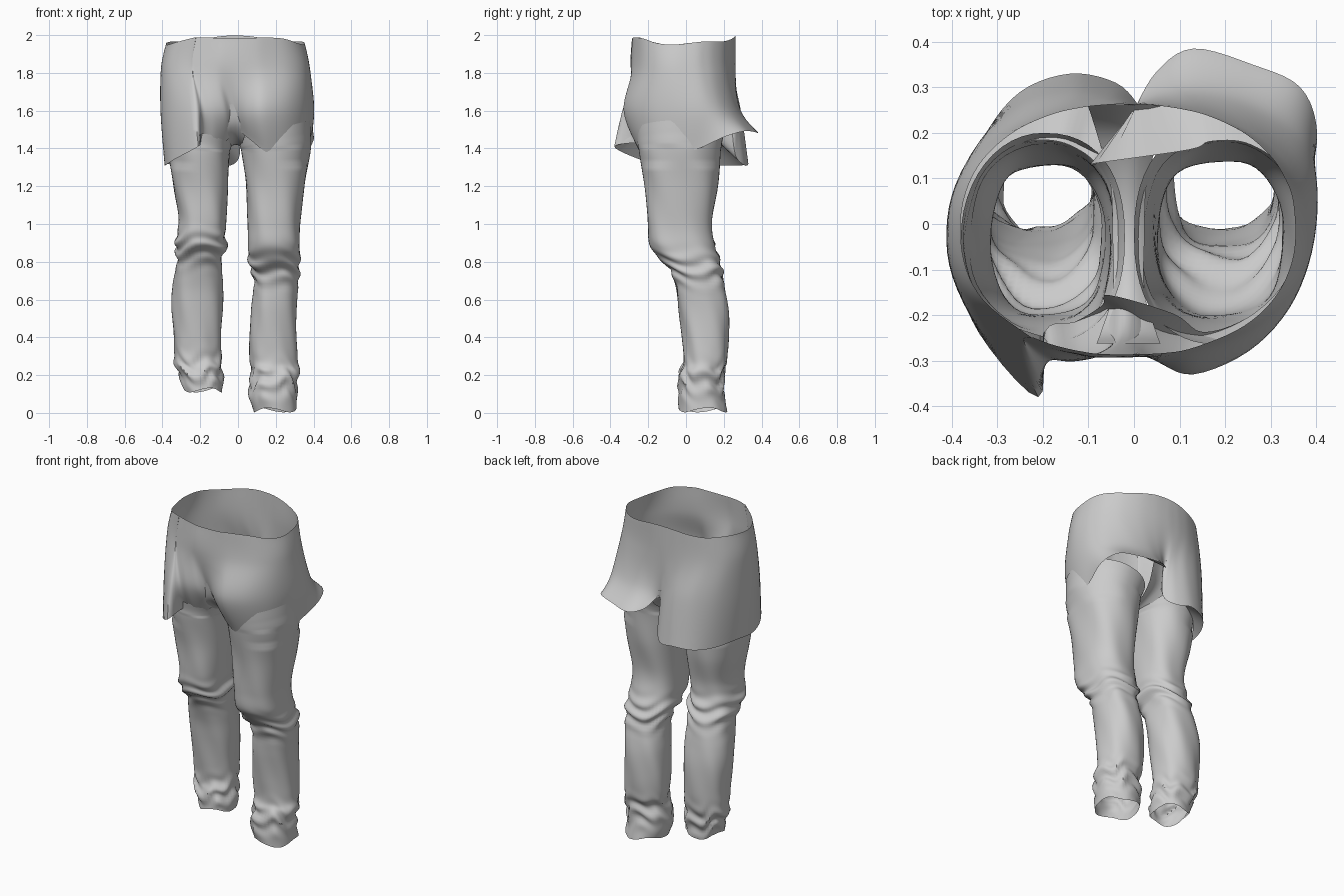
import bpy
from math import sin, cos, pi, atan2, exp, copysign, hypot
from mathutils import Vector


def spline(a, b, c, d, t):
    """Catmull-Rom between b and c, for tuples of any length."""
    return [0.5 * (2 * q + (r - p) * t + (2 * p - 5 * q + 4 * r - s) * t * t
                   + (3 * q - p - 3 * r + s) * t ** 3)
            for p, q, r, s in zip(a, b, c, d)]


def resample(pts, steps, closed):
    n, out = len(pts), []
    for i in range(n if closed else n - 1):
        if closed:
            k = [pts[(i + j) % n] for j in (-1, 0, 1, 2)]
        else:
            k = [pts[min(max(i + j, 0), n - 1)] for j in (-1, 0, 1, 2)]
        out += [spline(*k, s / steps) for s in range(steps)]
    return out if closed else out + [list(pts[-1])]


def loft(name, rings, closed=True):
    """Sheet of quads through equal-length rings, tubular when closed."""
    n = len(rings[0])
    verts = [Vector(p) for r in rings for p in r]
    faces = [(i * n + j, i * n + (j + 1) % n, (i + 1) * n + (j + 1) % n, (i + 1) * n + j)
             for i in range(len(rings) - 1) for j in range(n if closed else n - 1)]
    mesh = bpy.data.meshes.new(name)
    mesh.from_pydata(verts, [], faces)
    ob = bpy.data.objects.new(name, mesh)
    bpy.context.collection.objects.link(ob)
    bpy.ops.object.select_all(action='DESELECT')
    ob.select_set(True)
    bpy.context.view_layer.objects.active = ob
    bpy.ops.object.shade_smooth_by_angle(angle=0.9)
    return ob


def oval(cx, cy, rx, ry, a, e=0.85):
    c, s = cos(a), sin(a)
    return (cx + rx * copysign(abs(c) ** e, c), cy + ry * copysign(abs(s) ** e, s))


# Seat: loops run counter-clockwise from the front centre
hem = [(-.015, -.19, 1.50), (.06, -.235, 1.45), (.15, -.245, 1.38), (.25, -.205, 1.35),
       (.325, -.135, 1.35), (.362, -.04, 1.37), (.38, .07, 1.40), (.402, .20, 1.46),
       (.365, .30, 1.49), (.26, .35, 1.49), (.13, .385, 1.48), (.05, .335, 1.50),
       (.0, .25, 1.55), (.01, .26, 1.37), (-.04, .31, 1.31), (-.14, .33, 1.32),
       (-.25, .29, 1.31), (-.33, .19, 1.31), (-.38, .05, 1.32), (-.385, -.10, 1.31),
       (-.34, -.24, 1.34), (-.21, -.38, 1.41), (-.195, -.235, 1.43), (-.13, -.215, 1.40),
       (-.06, -.19, 1.44)]
hips = [(-.025, -.25), (.05, -.30), (.13, -.33), (.25, -.28), (.34, -.185), (.39, -.06),
        (.403, .07), (.38, .16), (.32, .225), (.23, .27), (.13, .29), (.05, .28), (.0, .26),
        (-.03, .27), (-.07, .28), (-.14, .29), (-.24, .265), (-.34, .18), (-.40, .05),
        (-.405, -.09), (-.345, -.22), (-.23, -.335), (-.185, -.30), (-.13, -.30), (-.07, -.285)]
levels = [[], [], [], hem]
for x, y in hips:
    a = atan2(y, x)
    # raised rim at front and back, dipping at the sides
    wz = 1.972 - .018 * cos(2 * a) + .008 * sin(5 * a)
    levels[0].append((*oval(-.013, -.012, .368, .275, a, .9), wz))
    levels[1].append((*oval(-.013, -.015, .395, .278, a, .88), 1.82))
    levels[2].append((x, y, 1.60))
loops = [resample(l, 5, True) for l in levels]
columns = [resample(c, 9, False) for c in zip(*loops)]
loft("seat", list(zip(*columns)))

# Underside of the hanging flaps, turned back up to the legs
tuck = []
for x, y, z in hem:
    cx = .2 if x > .005 and z > 1.375 or y < 0 < x else -.2
    dx, dy = x - cx, y + .03
    k = min(1, 1 / hypot(dx / .18, dy / .215))
    tuck.append((cx + dx * k, -.03 + dy * k, z + .3 * (1 - k)))
loft("flap_underside", [loops[3], resample(tuck, 5, True)])

# Saddle-shaped strip joining the legs
arch = [(-.262, 1.64, .07), (-.235, 1.53, .06), (-.15, 1.45, .035), (-.03, 1.42, .035),
        (.09, 1.44, .04), (.20, 1.50, .07), (.262, 1.60, .09)]
loft("crotch_gusset", [[(-.012 + w * u, y, z - .5 * w * u * u)
                        for u in (-1, -.5, 0, .5, 1)]
                       for y, z, w in resample(arch, 6, False)], closed=False)


# Legs: each row is z, x min, x max, y min, y max, outward tilt
def leg(name, rows, side, knee, ankle):
    rings = []
    table = resample(rows, 8, False)
    for i, (z, x0, x1, y0, y1, tilt) in enumerate(table):
        ring = []
        low = (i / (len(table) - 1)) ** 12
        for k in range(48):
            a = 2 * pi * k / 48
            # folds bunched at the knee and ankle
            fold = (exp(-((z - knee) / .075) ** 2)
                    * sin(75 * z + 2 * sin(a + side) + 1.8 * cos(3 * a + 9 * z))
                    + exp(-((z - ankle) / .08) ** 2)
                    * sin(58 * z + 2.5 * sin(2 * a + side) + 1.6 * cos(5 * a + 12 * z)))
            d = .010 * fold + .004 * sin(5 * a + 9 * z) * sin(6 * z + a) * (z < 1.4)
            # round on the outside, flatter where the thighs meet
            e = 1.0 if z > 1.3 and cos(a) * side > 0 else .85
            x, y = oval((x0 + x1) / 2, (y0 + y1) / 2, (x1 - x0) / 2 + d, (y1 - y0) / 2 + d, a, e)
            ring.append((x, y, z + tilt * side * cos(a) + low * .012 * sin(3 * a + side)))
        rings.append(ring)
    loft(name, rings)


leg("right_leg", [
    (1.50, .0, .385, -.265, .215, .05), (1.45, .01, .385, -.26, .195, .04),
    (1.38, .02, .385, -.25, .185, .01), (1.20, .04, .355, -.22, .17, 0),
    (1.00, .05, .33, -.205, .14, 0), (.88, .05, .33, -.19, .155, 0),
    (.79, .055, .33, -.115, .185, 0), (.70, .085, .32, -.06, .20, 0),
    (.55, .07, .31, -.04, .225, 0), (.40, .06, .31, -.02, .225, 0),
    (.27, .065, .315, -.01, .215, 0), (.21, .075, .32, -.03, .20, 0),
    (.10, .06, .31, -.04, .20, 0), (.015, .085, .31, -.035, .215, 0)], 1, .76, .17)
leg("left_leg", [
    (1.48, -.38, -.02, -.26, .20, .03), (1.43, -.375, -.035, -.25, .19, .02),
    (1.37, -.37, -.045, -.245, .18, .01), (1.20, -.345, -.05, -.215, .165, 0),
    (1.04, -.315, -.06, -.205, .135, 0), (.94, -.325, -.065, -.195, .135, 0),
    (.88, -.335, -.06, -.165, .155, 0), (.80, -.325, -.085, -.10, .18, 0),
    (.68, -.345, -.08, -.06, .205, 0), (.56, -.352, -.08, -.04, .22, 0),
    (.40, -.34, -.09, -.02, .22, 0), (.28, -.335, -.09, -.01, .21, 0),
    (.22, -.315, -.085, -.03, .20, 0), (.12, -.285, -.085, -.03, .19, 0)], -1, .87, .22)
